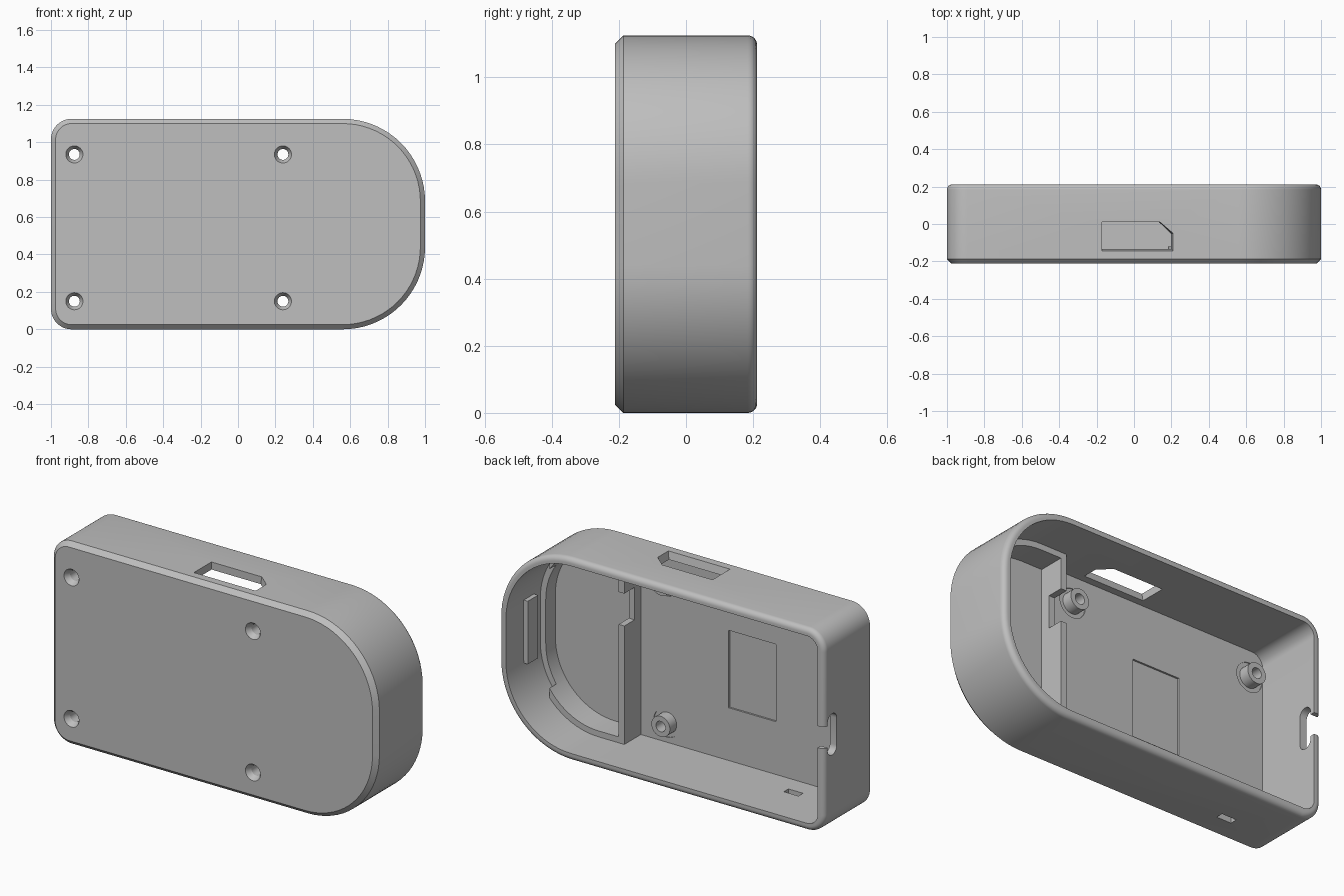
import bpy, bmesh
from math import sin, cos, pi

cube = bpy.data.objects.get("Cube")
if cube:
    bpy.data.objects.remove(cube, do_unlink=True)

# One plain grey plastic
grey = bpy.data.materials.new("grey_plastic")
grey.use_nodes = True
colour = (0.52, 0.52, 0.52, 1)
grey.diffuse_color = colour
grey.node_tree.nodes["Principled BSDF"].inputs["Base Color"].default_value = colour
grey.node_tree.nodes["Principled BSDF"].inputs["Roughness"].default_value = 0.6

HEIGHT = 1.125
FRONT, BACK = -0.212, 0.212
WALL = 0.042
FLOOR = -0.175
LEDGE = -0.03


def loft(name, rings, closed=False):
    """Skin a list of matching point rings; cap the ends or close the loop."""
    bm = bmesh.new()
    loops = [[bm.verts.new(p) for p in ring] for ring in rings]
    pairs = list(zip(loops, loops[1:]))
    if closed:
        pairs.append((loops[-1], loops[0]))
    else:
        bm.faces.new(loops[0])
        bm.faces.new(loops[-1])
    for a, b in pairs:
        for i in range(len(a)):
            j = (i + 1) % len(a)
            bm.faces.new((a[i], a[j], b[j], b[i]))
    bmesh.ops.recalc_face_normals(bm, faces=bm.faces)
    mesh = bpy.data.meshes.new(name)
    bm.to_mesh(mesh)
    bm.free()
    mesh.materials.append(grey)
    obj = bpy.data.objects.new(name, mesh)
    bpy.context.collection.objects.link(obj)
    return obj


def box(name, x, y, z):
    return loft(name, [[(x[0], v, z[0]), (x[1], v, z[0]), (x[1], v, z[1]), (x[0], v, z[1])]
                       for v in y])


def disc(x, z, r, y, n=32):
    return [(x + r * cos(2 * pi * i / n), y, z + r * sin(2 * pi * i / n)) for i in range(n)]


def outline(inset, y, steps=18):
    """Case outline: tight corners on one end, wide round corners on the other."""
    pts = []
    for k, (sx, sz, r) in enumerate(((1, 1, 0.44), (-1, 1, 0.11), (-1, -1, 0.11), (1, -1, 0.44))):
        cx, cz = sx * (1 - r), HEIGHT / 2 + sz * (HEIGHT / 2 - r)
        for i in range(steps + 1):
            a = pi / 2 * (k + i / steps)
            pts.append((cx + (r - inset) * cos(a), y, cz + (r - inset) * sin(a)))
    return pts


def boolean(obj, tool, operation="DIFFERENCE"):
    mod = obj.modifiers.new(operation.lower(), "BOOLEAN")
    mod.operation = operation
    mod.solver = "EXACT"
    mod.object = tool
    bpy.context.view_layer.objects.active = obj
    bpy.ops.object.modifier_apply(modifier=mod.name)
    bpy.data.objects.remove(tool, do_unlink=True)


# Hollow case: chamfered front edge, rounded back rim, open back
R = 0.028
profile = [(0.025, FRONT), (0, FRONT + 0.025)]
profile += [(R * (1 - cos(a)), BACK - R + R * sin(a)) for a in [pi / 2 * i / 6 for i in range(7)]]
profile += [(WALL, BACK), (WALL, FLOOR)]
case = loft("case", [outline(d, y) for d, y in profile])

# Shallow floor recesses and hollow screw posts with countersinks
boolean(case, box("panel_recess", (-0.43, -0.14), (FLOOR - 0.01, 0), (0.335, 0.765)))
screws = [(x, z) for x in (-0.875, 0.24) for z in (0.15, 0.935)]
for x, z in screws:
    boolean(case, loft("post_recess", [disc(x, z, 0.08, FLOOR - 0.005), disc(x, z, 0.08, 0)]))
    boolean(case, loft("post", [disc(x, z, 0.057, FLOOR - 0.015), disc(x, z, 0.057, -0.12)]), "UNION")
    boolean(case, loft("screw_hole", [disc(x, z, 0.047, FRONT - 0.002), disc(x, z, 0.029, FRONT + 0.03),
                                      disc(x, z, 0.029, 0)]))

# Connector window in the top wall, tapering inward, one corner clipped
outer = [(-0.17, -0.145), (0.21, -0.145), (0.21, -0.05), (0.14, 0.01), (-0.17, 0.01)]
inner = [(-0.17, -0.13), (0.195, -0.13), (0.195, -0.053), (0.13, 0.01), (-0.17, 0.01)]
boolean(case, loft("top_window", [[(x, y, HEIGHT + 0.005) for x, y in outer],
                                  [(x, y, HEIGHT - 0.06) for x, y in inner]]))

# Small slot in the bottom wall
boolean(case, box("bottom_slot", (-0.67, -0.58), (-0.07, -0.03), (-0.1, 0.1)))

# Cable opening in the end wall: rounded slot with a neck to the rim
r, half, mid_y, mid_z = 0.04, 0.075, 0.145, 0.54
slot = [(mid_y + r * cos(a), mid_z + (half if i < 13 else -half) + r * sin(a))
        for i, a in enumerate([pi * k / 12 for k in range(13)] + [pi + pi * k / 12 for k in range(13)])]
boolean(case, loft("cable_slot", [[(x, y, z) for y, z in slot] for x in (-1.1, -0.9)]))
boolean(case, box("cable_neck", (-1.1, -0.9), (mid_y, 0.3), (mid_z - 0.06, mid_z + 0.06)))

# Ledge following the wall of the rounded compartment, lower at the far end
ledge = loft("compartment_ledge", [outline(d, y) for d, y in
             ((WALL - 0.006, FLOOR - 0.006), (WALL - 0.006, LEDGE), (0.075, LEDGE),
              (0.075, FLOOR - 0.006))], closed=True)
boolean(ledge, box("ledge_trim", (-2, 0.41), (-1, 1), (-1, 2)))
boolean(ledge, box("ledge_step", (0.86, 2), (-0.09, 1), (-1, 2)))

# Divider wall with a wire notch
divider = box("divider", (0.4, 0.435), (FLOOR - 0.006, LEDGE), (WALL - 0.006, HEIGHT - WALL + 0.006))
boolean(divider, box("wire_notch", (0.3, 0.5), (-0.12, 0.1), (0.7, 0.88)))

# Retaining tab on the rounded end wall
tab = box("retaining_tab", (0.93, 0.965), (-0.03, 0.06), (0.38, 0.73))

# Smooth the curved surfaces, keep the corners crisp
bpy.ops.object.select_all(action="DESELECT")
for obj in (case, ledge, divider, tab):
    obj.select_set(True)
    bpy.context.view_layer.objects.active = obj
bpy.ops.object.shade_smooth_by_angle(angle=0.45)
